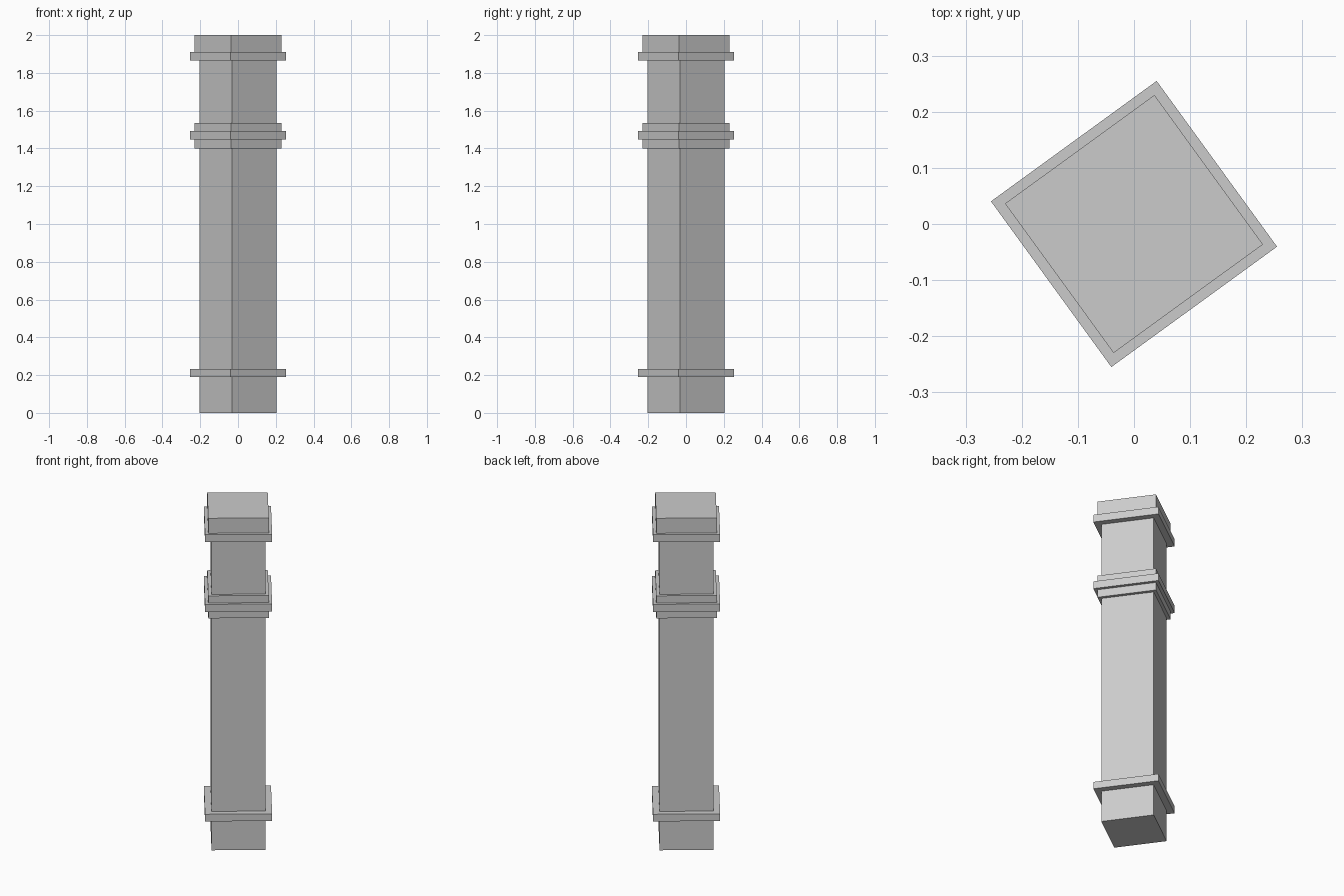
import bpy
import math

cube = bpy.data.objects.get("Cube")
if cube:
    bpy.data.objects.remove(cube, do_unlink=True)

# Single plain stone colour
stone = bpy.data.materials.new("grey_stone")
stone.use_nodes = True
colour = (0.6, 0.6, 0.6, 1)
stone.diffuse_color = colour
stone.node_tree.nodes["Principled BSDF"].inputs["Base Color"].default_value = colour

TURN = math.radians(36)
SHAFT, COLLAR, BAND = 0.293, 0.329, 0.365  # square widths


def block(name, width, bottom, top):
    """Square block turned about the column axis."""
    bpy.ops.mesh.primitive_cube_add(size=1, location=(0, 0, (bottom + top) / 2),
                                    rotation=(0, 0, TURN))
    ob = bpy.context.object
    ob.name = name
    ob.scale = (width, width, top - bottom)
    bpy.ops.object.transform_apply(location=False, rotation=False, scale=True)
    ob.data.materials.append(stone)


# Main column
block("shaft", SHAFT, 0, 1.88)

# Base moulding
block("base_band", BAND, 0.19, 0.233)

# Stepped moulding below the head
block("neck_collar", COLLAR, 1.4, 1.535)
block("neck_band", BAND, 1.447, 1.492)

# Head
block("cap_band", BAND, 1.865, 1.91)
block("cap_block", COLLAR, 1.87, 2.0)
